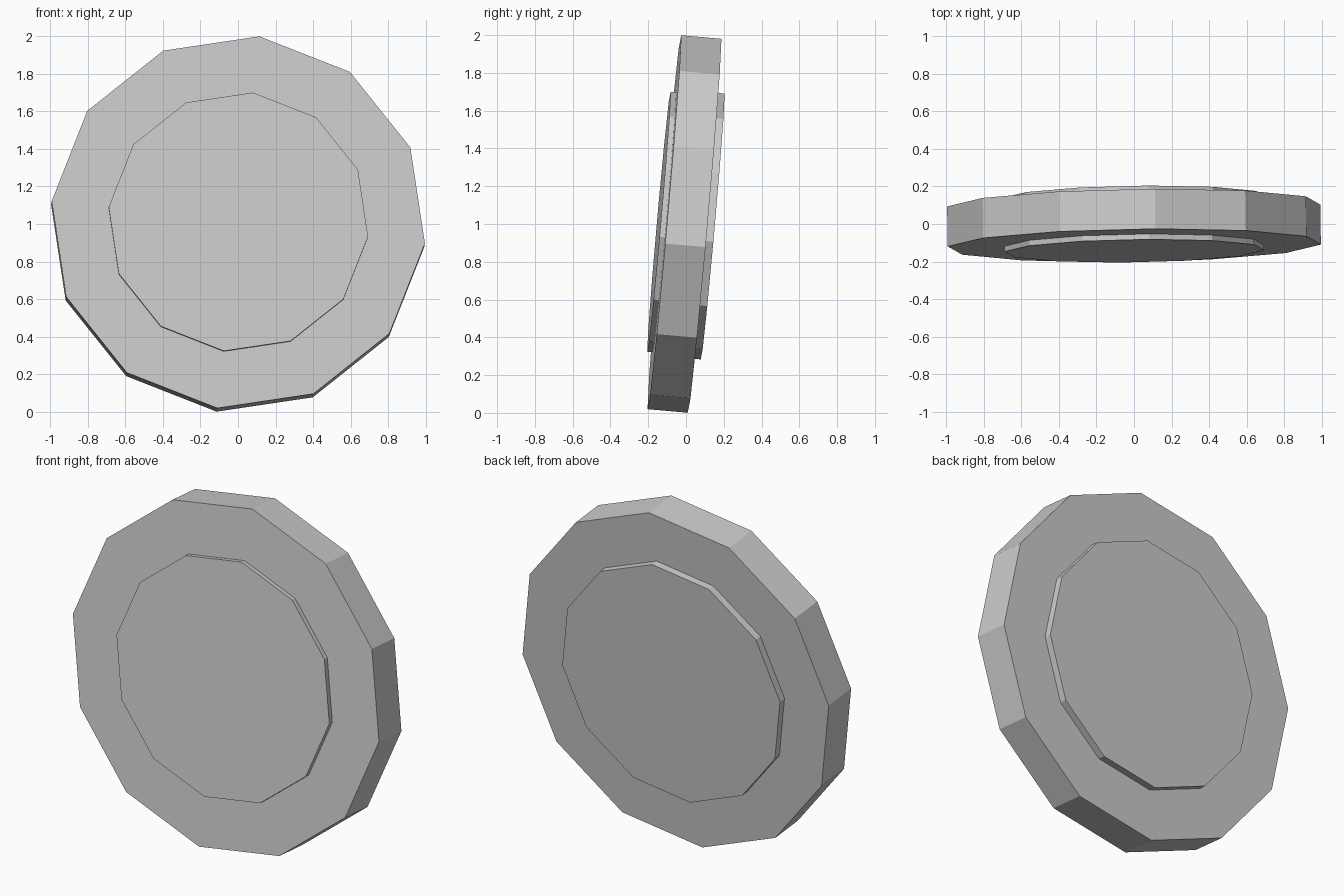
import bpy, bmesh, math
from mathutils import Vector, Matrix

if "Cube" in bpy.data.objects:
    bpy.data.objects.remove(bpy.data.objects["Cube"])

SIDES = 12
PHASE = math.radians(6.5)
CENTRE = Vector((0, -0.008, 1.0))

# Tilted frame: columns are right, up and disc axis (pointing to the back)
axis = Vector((-0.015, 1, -0.0884)).normalized()
up = (Vector((0, 0, 1)) - axis * axis.z).normalized()
right = axis.cross(up) * -1

grey = bpy.data.materials.new("grey")
grey.diffuse_color = (0.6, 0.6, 0.6, 1)
grey.use_nodes = True
grey.node_tree.nodes["Principled BSDF"].inputs["Base Color"].default_value = grey.diffuse_color


def disc(name, radius, front, back):
    """Twelve-sided flat-shaded disc between two depths along the axis."""
    bm = bmesh.new()
    rings = []
    for depth in (front, back):
        ring = []
        for i in range(SIDES):
            a = PHASE + i * math.tau / SIDES
            p = CENTRE + axis * depth + right * (radius * math.cos(a)) + up * (radius * math.sin(a))
            ring.append(bm.verts.new(p))
        rings.append(ring)
    f, b = rings
    bm.faces.new(f)
    bm.faces.new(b)
    for i in range(SIDES):
        j = (i + 1) % SIDES
        bm.faces.new((f[i], f[j], b[j], b[i]))
    bmesh.ops.recalc_face_normals(bm, faces=bm.faces)
    mesh = bpy.data.meshes.new(name)
    bm.to_mesh(mesh)
    bm.free()
    mesh.materials.append(grey)
    obj = bpy.data.objects.new(name, mesh)
    bpy.context.collection.objects.link(obj)
    return obj


# Thick outer disc with a raised plate on each face
disc("main_disc", 1.0, -0.107, 0.107)
disc("front_plate", 0.695, -0.136, -0.05)
disc("back_plate", 0.711, 0.05, 0.150)
